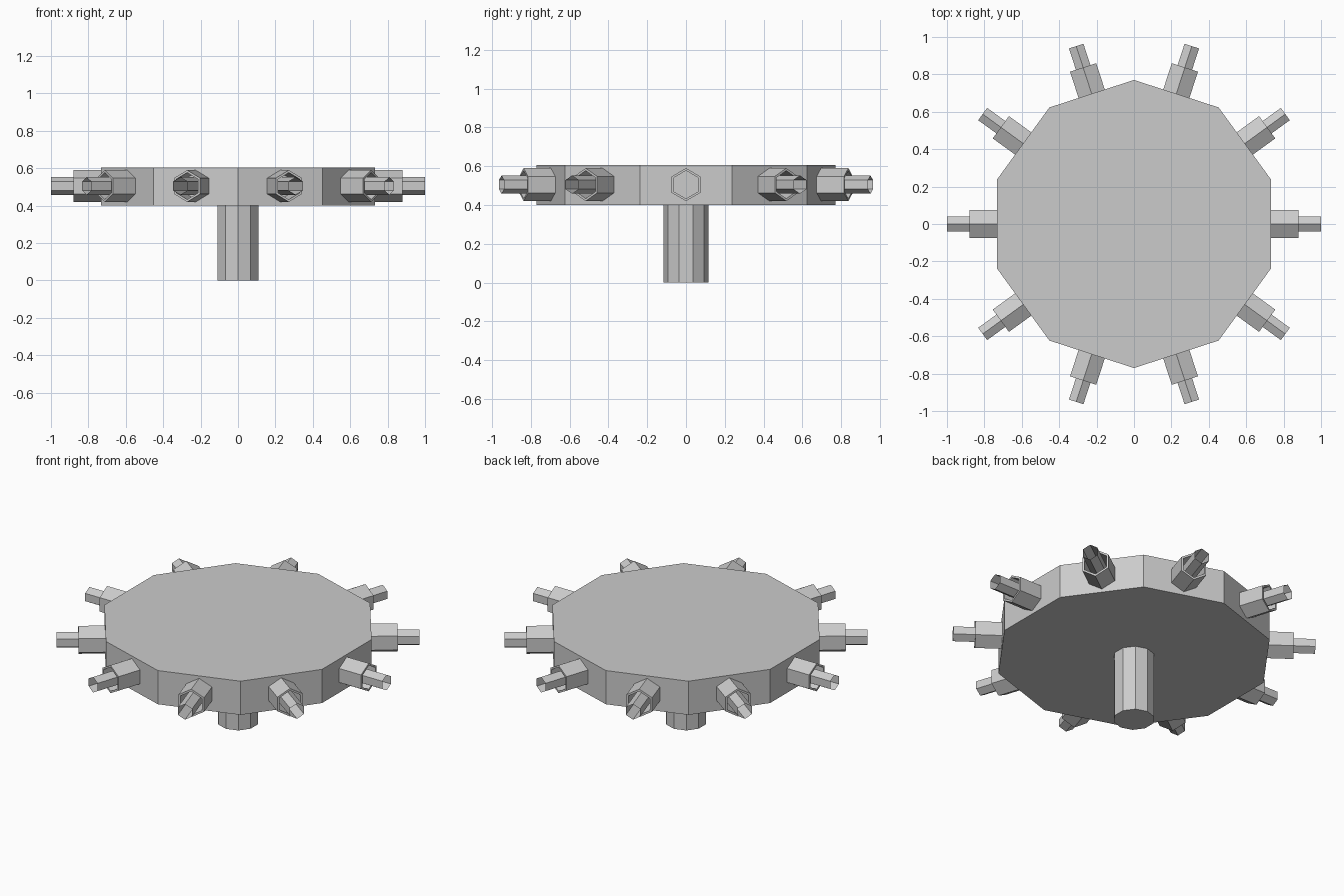
import bpy, bmesh
from math import sin, cos, pi, radians
from mathutils import Matrix

if "Cube" in bpy.data.objects:
    bpy.data.objects.remove(bpy.data.objects["Cube"])

AXIS_Z = 0.505      # height of the nozzle axes
FLAT = 0.732        # distance from centre to the disc's side faces


def make_object(name, bm):
    mesh = bpy.data.meshes.new(name)
    bm.to_mesh(mesh)
    bm.free()
    obj = bpy.data.objects.new(name, mesh)
    bpy.context.collection.objects.link(obj)
    return obj


def prism(name, sides, radius, z0, z1):
    # upright prism with one corner pointing along y
    bm = bmesh.new()
    ring = [bm.verts.new((radius * cos(pi / 2 + 2 * pi * i / sides),
                          radius * sin(pi / 2 + 2 * pi * i / sides), z0))
            for i in range(sides)]
    base = bm.faces.new(ring)
    top = bmesh.ops.extrude_face_region(bm, geom=[base], use_keep_orig=True)
    verts = [v for v in top["geom"] if isinstance(v, bmesh.types.BMVert)]
    bmesh.ops.translate(bm, verts=verts, vec=(0, 0, z1 - z0))
    bmesh.ops.recalc_face_normals(bm, faces=bm.faces)
    return make_object(name, bm)


def hex_tube(name, profile, angle):
    # open hexagonal tube lofted through (distance, radius) rings
    bm = bmesh.new()
    rings = [[bm.verts.new((d, r * sin(i * pi / 3), r * cos(i * pi / 3)))
              for i in range(6)] for d, r in profile]
    for a, b in zip(rings, rings[1:]):
        for i in range(6):
            j = (i + 1) % 6
            bm.faces.new((a[j], a[i], b[i], b[j]))
    bmesh.ops.recalc_face_normals(bm, faces=bm.faces)
    obj = make_object(name, bm)
    obj.matrix_world = (Matrix.Translation((0, 0, AXIS_Z))
                        @ Matrix.Rotation(angle, 4, 'Z'))
    return obj


# ten-sided disc and its stem
prism("disc", 10, 0.77, 0.4, 0.605)
prism("stem", 10, 0.115, 0.0, 0.4)

# one stepped nozzle on each side face that has one
for k in range(10):
    a = radians(36 * k)
    hex_tube(f"socket_{k}", [(FLAT, 0.085), (0.88, 0.085),
                             (0.88, 0.072), (FLAT, 0.072)], a)
    hex_tube(f"nozzle_{k}", [(FLAT, 0.047), (1.0, 0.047)], a)
